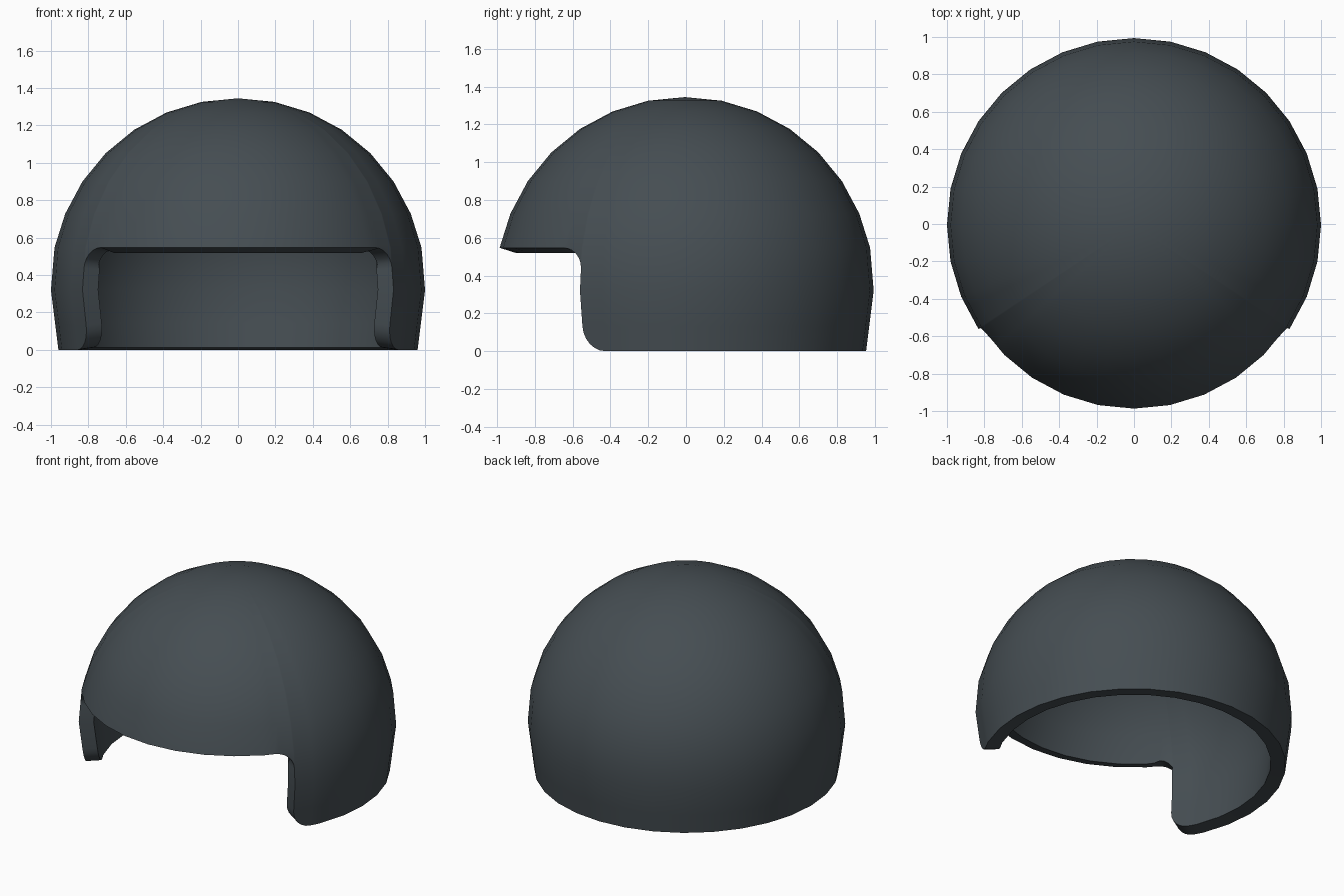
import bpy, bmesh, math
from mathutils import Vector

if "Cube" in bpy.data.objects:
    bpy.data.objects.remove(bpy.data.objects["Cube"])

CY, CZ = -0.006, 0.345          # dome centre
STEP = 11.25                    # 32-sided dome
BROW, EDGE = 0.547, 33.75       # opening top height, opening side angle
FILLET, TOP_R, LOW_R = 7.5, 0.11, 0.13

# Shell profile (radius, height), from the rim to the crown
profile = [(0.96, 0.0), (1.0, 0.32), (0.981, BROW)]
profile += [(math.cos(math.radians(i * STEP)), CZ + math.sin(math.radians(i * STEP)))
            for i in range(2, 9)]


def radius_at(z):
    for (r0, z0), (r1, z1) in zip(profile, profile[1:]):
        if z <= z1 + 1e-6:
            return r0 + (r1 - r0) * (z - z0) / (z1 - z0)
    return 0.0


def point(angle, z):
    """Point on the faceted shell; angle runs from +x towards the front."""
    k = math.floor(angle / STEP + 1e-6)
    f = angle / STEP - k
    r = radius_at(z)
    a, b = (Vector((math.cos(math.radians(j * STEP)), -math.sin(math.radians(j * STEP)), 0))
            for j in (k, k + 1))
    p = a.lerp(b, f) * r
    return Vector((max(p.x, 0.0) if abs(p.x) < 1e-6 else p.x, p.y + CY, z))


# Columns (angle, lowest height) from front centre to back centre
columns = [(90 - i * STEP, BROW) for i in range(5)]
arc = [math.radians(15 * i) for i in range(7)]
columns += [(EDGE + FILLET * (1 - math.cos(t)), BROW - TOP_R * (1 - math.sin(t)))
            for t in reversed(arc)]
columns += [(EDGE - FILLET * (1 - math.cos(t)), LOW_R * (1 - math.sin(t))) for t in arc]
columns += [(22.5 - i * STEP, 0.0) for i in range(11)]
rows = sorted([z for _, z in profile] + [LOW_R, BROW - TOP_R])

# Half of the outer surface
bm = bmesh.new()
cache = {}


def vert(angle, z):
    p = point(angle, z)
    key = tuple(round(c, 4) + 0.0 for c in p)
    if key not in cache:
        cache[key] = bm.verts.new(p)
    return cache[key]


for (a0, l0), (a1, l1) in zip(columns, columns[1:]):
    if abs(a0 - a1) < 1e-6:
        continue
    for z0, z1 in zip(rows, rows[1:]):
        ring = [vert(a0, max(z0, l0)), vert(a1, max(z0, l1)),
                vert(a1, max(z1, l1)), vert(a0, max(z1, l0))]
        ring = list(dict.fromkeys(ring))
        if len(ring) > 2:
            bm.faces.new(ring)

bmesh.ops.dissolve_limit(bm, angle_limit=math.radians(0.4), verts=bm.verts[:], edges=bm.edges[:])
bm.normal_update()
centre = Vector((0, CY, CZ))
for f in bm.faces:
    if f.normal.dot(f.calc_center_median() - centre) < 0:
        f.normal_flip()

mesh = bpy.data.meshes.new("helmet_shell")
bm.to_mesh(mesh)
bm.free()
shell = bpy.data.objects.new("helmet_shell", mesh)
bpy.context.collection.objects.link(shell)

# Mirror to both sides, then thicken inwards
mirror = shell.modifiers.new("mirror", 'MIRROR')
mirror.merge_threshold = 0.0005
solid = shell.modifiers.new("thickness", 'SOLIDIFY')
solid.thickness = 0.095
solid.offset = -1

bpy.context.view_layer.objects.active = shell
shell.select_set(True)
for name in ("mirror", "thickness"):
    bpy.ops.object.modifier_apply(modifier=name)
bpy.ops.object.shade_smooth_by_angle(angle=math.radians(35))

mat = bpy.data.materials.new("dark_slate")
mat.diffuse_color = (0.06, 0.075, 0.085, 1)
mat.use_nodes = True
mat.node_tree.nodes["Principled BSDF"].inputs["Base Color"].default_value = mat.diffuse_color
mesh.materials.append(mat)
